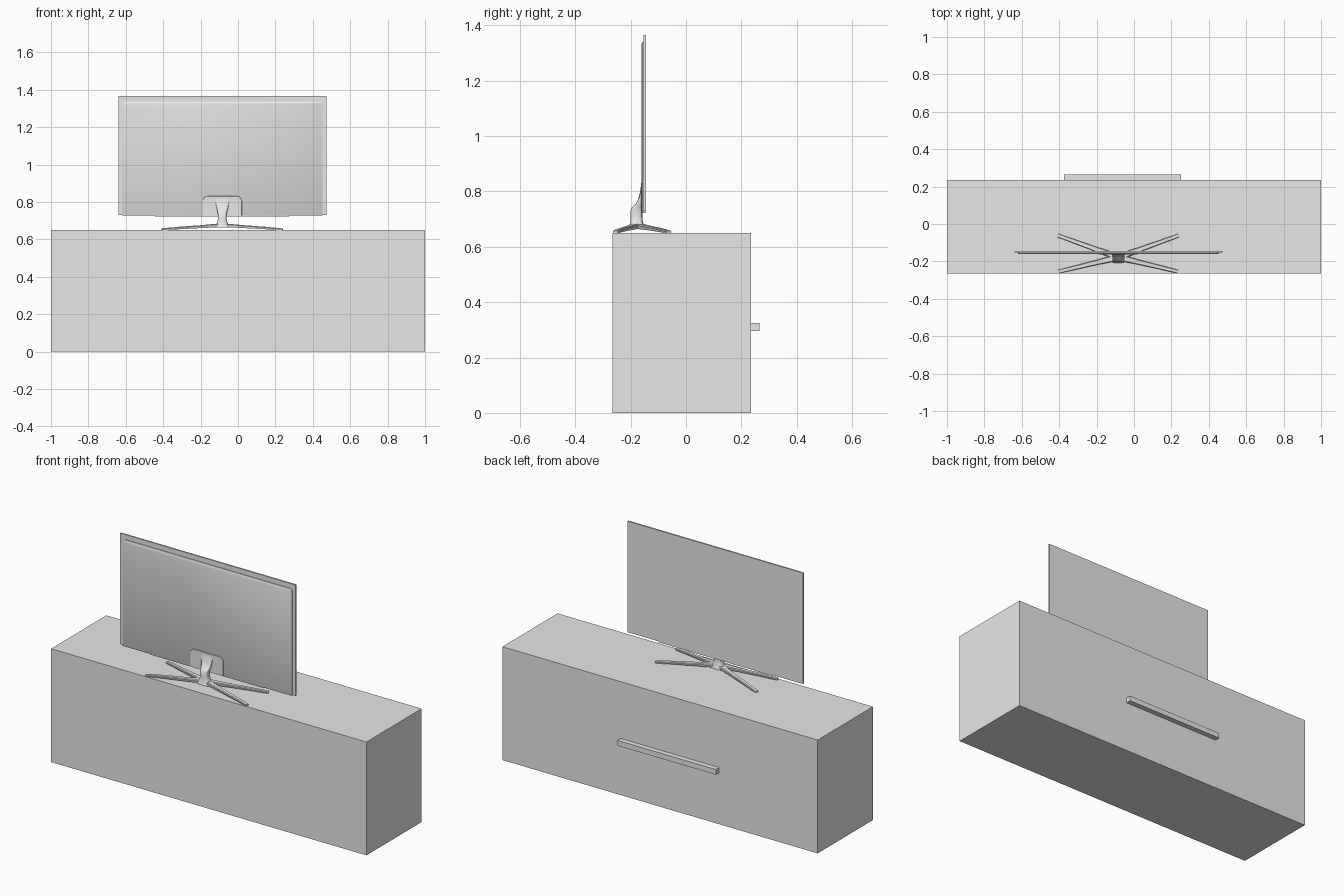
import bpy, bmesh, math
from mathutils import Vector

cube = bpy.data.objects.get("Cube")
if cube:
    bpy.data.objects.remove(cube, do_unlink=True)

grey = bpy.data.materials.new("plain grey")
grey.use_nodes = True
grey.diffuse_color = (0.8, 0.8, 0.8, 1)
grey.node_tree.nodes["Principled BSDF"].inputs["Base Color"].default_value = (0.8, 0.8, 0.8, 1)

CX = -0.084      # centre line of the television
TOP = 0.65       # cabinet top


def loft(name, rings, smooth=False):
    """Skin a list of closed rings and cap both ends."""
    bm = bmesh.new()
    loops = [[bm.verts.new(p) for p in ring] for ring in rings]
    n = len(loops[0])
    for a, b in zip(loops, loops[1:]):
        for i in range(n):
            j = (i + 1) % n
            bm.faces.new((a[i], a[j], b[j], b[i]))
    bm.faces.new(loops[0][::-1])
    bm.faces.new(loops[-1])
    bmesh.ops.recalc_face_normals(bm, faces=bm.faces)
    mesh = bpy.data.meshes.new(name)
    bm.to_mesh(mesh)
    bm.free()
    mesh.materials.append(grey)
    obj = bpy.data.objects.new(name, mesh)
    bpy.context.collection.objects.link(obj)
    if smooth:
        bpy.ops.object.select_all(action='DESELECT')
        obj.select_set(True)
        bpy.context.view_layer.objects.active = obj
        bpy.ops.object.shade_smooth_by_angle(angle=math.radians(40))
    return obj


def box(name, x0, x1, y0, y1, z0, z1):
    ring = [(x0, y0), (x1, y0), (x1, y1), (x0, y1)]
    return loft(name, [[(x, y, z) for x, y in ring] for z in (z0, z1)])


def rounded_top(half, z0, z1, radius, y, steps=6):
    """Upright outline with square bottom and rounded upper corners."""
    pts = [(CX - half, y, z0), (CX + half, y, z0)]
    for side, start in ((1, 0), (-1, 90)):
        for k in range(steps + 1):
            a = math.radians(start + 90 * k / steps)
            pts.append((CX + side * (half - radius) + radius * math.cos(a), y,
                        z1 - radius + radius * math.sin(a)))
    return pts


# Cabinet and its long handle
box("cabinet", -1, 1, -0.265, 0.235, 0, TOP)
box("cabinet_handle", -0.375, 0.25, 0.235, 0.265, 0.295, 0.325)

# Thin screen panel, with a raised housing and neck mount on its other side
box("screen_panel", CX - 0.556, CX + 0.556, -0.153, -0.144, 0.73, 1.366)
loft("rear_housing", [rounded_top(0.537, 0.727, 1.338, 0.02, -0.152),
                      rounded_top(0.537, 0.727, 1.338, 0.02, -0.158),
                      rounded_top(0.534, 0.73, 1.335, 0.018, -0.16)], True)
loft("neck_mount", [rounded_top(0.105, 0.727, 0.832, 0.025, -0.158),
                    rounded_top(0.103, 0.727, 0.83, 0.025, -0.163)], True)
box("lower_trim", CX - 0.36, CX + 0.36, -0.158, -0.147, 0.723, 0.73)

# Neck: rounded column that sweeps up into the mount
sections = [  # height, half width, front y, back y
    (0.664, 0.042, -0.208, -0.148), (0.678, 0.036, -0.204, -0.152),
    (0.69, 0.027, -0.201, -0.156), (0.71, 0.023, -0.2, -0.158),
    (0.735, 0.023, -0.2, -0.158), (0.745, 0.025, -0.194, -0.158),
    (0.757, 0.028, -0.18, -0.158), (0.775, 0.032, -0.172, -0.158),
    (0.8, 0.036, -0.166, -0.158), (0.825, 0.038, -0.162, -0.158)]
rings = []
for z, w, y0, y1 in sections:
    ring = []
    for k in range(24):
        c, s = math.cos(math.tau * k / 24), math.sin(math.tau * k / 24)
        ring.append((CX + w * math.copysign(abs(c) ** 0.6, c),
                     (y0 + y1) / 2 + (y1 - y0) / 2 * math.copysign(abs(s) ** 0.6, s), z))
    rings.append(ring)
loft("neck", rings, True)

# Four splayed legs, arched off the cabinet and resting on their tips
hub = Vector((CX, -0.178, 0))
for side_name, sx in (("left", 1), ("right", -1)):
    for end_name, tip_y in (("front", -0.255), ("rear", -0.062)):
        tip = Vector((CX + sx * 0.321, tip_y, 0))
        across = (tip - hub).normalized().cross(Vector((0, 0, 1)))
        rings = []
        for t, w, low, high in ((0, 0.019, 0.664, 0.685), (0.15, 0.016, 0.664, 0.682),
                                (0.35, 0.013, 0.661, 0.676), (0.7, 0.011, 0.655, 0.668),
                                (0.94, 0.01, TOP, 0.661), (1, 0.01, TOP, 0.658)):
            p = hub.lerp(tip, t)
            rings.append([p + across * (w * u) + Vector((0, 0, z)) for u, z in
                          ((-0.8, low), (0.8, low), (1, high - 0.004),
                           (0.75, high), (-0.75, high), (-1, high - 0.004))])
        loft(f"{end_name}_{side_name}_leg", rings, True)
